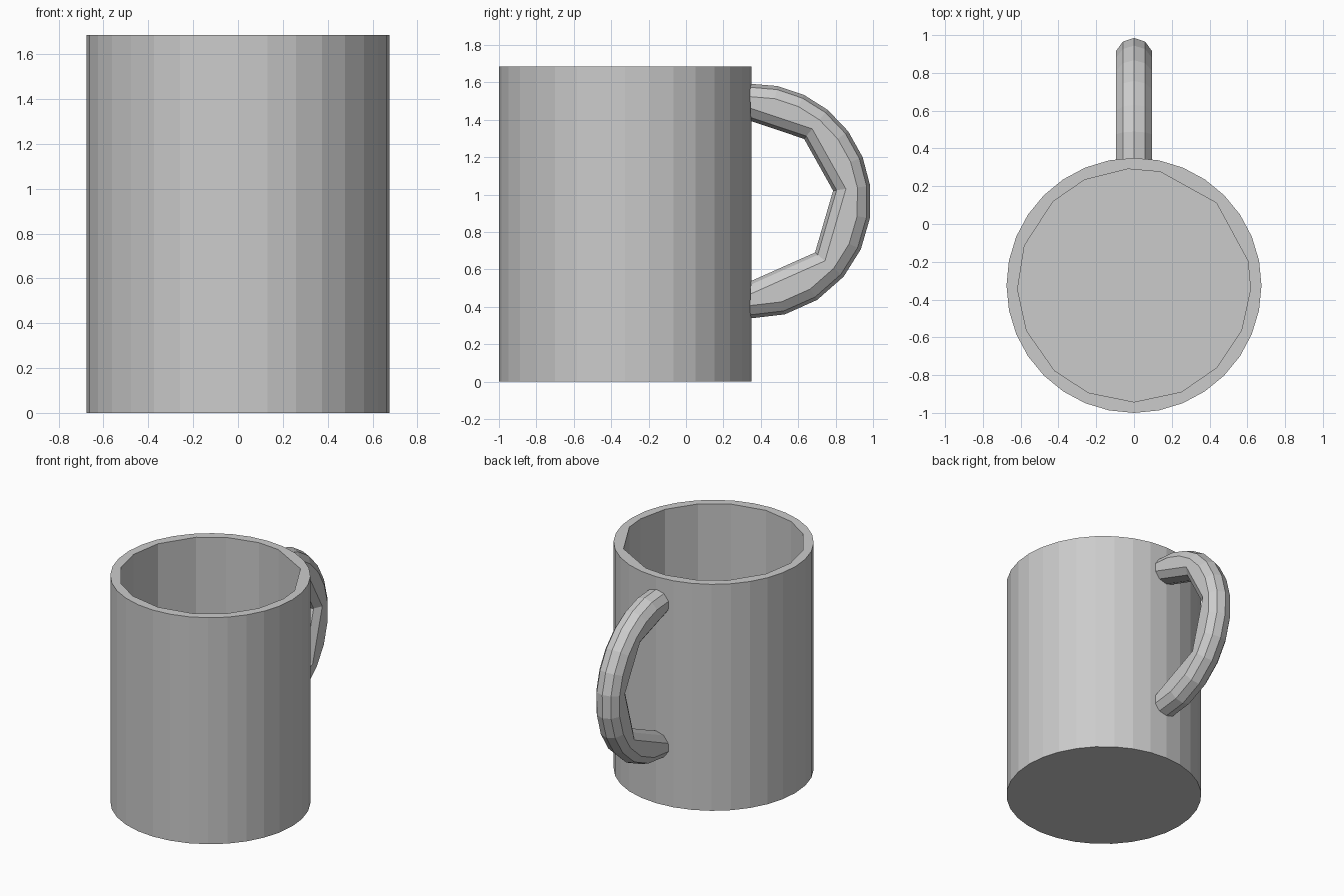
import bpy, bmesh
from math import cos, sin, radians, pi

cube = bpy.data.objects.get("Cube")
if cube:
    bpy.data.objects.remove(cube)

CUP_Y, HEIGHT, FLOOR = -0.325, 1.685, 0.07
OUTER, INNER = 0.675, 0.617

grey = bpy.data.materials.new("plain_grey")
grey.use_nodes = True
COLOUR = (0.6, 0.6, 0.6, 1)
grey.diffuse_color = COLOUR
grey.node_tree.nodes["Principled BSDF"].inputs["Base Color"].default_value = COLOUR


def finish(bm, name):
    bmesh.ops.recalc_face_normals(bm, faces=bm.faces[:])
    mesh = bpy.data.meshes.new(name)
    bm.to_mesh(mesh)
    bm.free()
    mesh.materials.append(grey)
    obj = bpy.data.objects.new(name, mesh)
    bpy.context.collection.objects.link(obj)
    return obj


def ring(bm, radius, angles, z):
    return [bm.verts.new((radius * cos(a), CUP_Y + radius * sin(a), z)) for a in angles]


def wall(bm, low, high):
    for i in range(len(low)):
        j = (i + 1) % len(low)
        bm.faces.new((low[i], low[j], high[j], high[i]))


def loop_edges(bm, verts):
    return [bm.edges.get((v, verts[i - 1])) for i, v in enumerate(verts)]


# Cup: round outside, coarser uneven facets inside
bm = bmesh.new()
round_angles = [2 * pi * i / 32 for i in range(32)]
facet_angles = [radians(a) for a in (-157, -133, -113, -90, -66, -45, -23, -2,
                                     12, 45, 77, 93, 115, 134, 160, 182)]
base = ring(bm, OUTER, round_angles, 0)
rim_out = ring(bm, OUTER, round_angles, HEIGHT)
floor = ring(bm, INNER, facet_angles, FLOOR)
rim_in = ring(bm, INNER, facet_angles, HEIGHT)
wall(bm, base, rim_out)
wall(bm, floor, rim_in)
bm.faces.new(base)
bm.faces.new(floor)
bmesh.ops.triangle_fill(bm, use_beauty=True, normal=(0, 0, 1),
                        edges=loop_edges(bm, rim_out) + loop_edges(bm, rim_in))
finish(bm, "cup")

# Handle: four convex chunks along a half ring, each with a straight inner side
HANDLE_Y, HANDLE_Z, BEND, TUBE = 0.362, 0.965, 0.528, 0.1
joints = (92, 51, 7.5, -40, -92)
bm = bmesh.new()
for start, end in zip(joints, joints[1:]):
    points = []
    for step in range(4):
        a = radians(start + (end - start) * step / 3)
        for k in range(10):
            t = 2 * pi * k / 10
            r = BEND + TUBE * cos(t)
            points.append(bm.verts.new((TUBE * sin(t), HANDLE_Y + r * cos(a), HANDLE_Z + r * sin(a))))
    hull = bmesh.ops.convex_hull(bm, input=points)
    unused = {v for v in hull["geom_interior"] + hull["geom_unused"]
              if isinstance(v, bmesh.types.BMVert)}
    bmesh.ops.delete(bm, geom=list(unused), context="VERTS")
finish(bm, "handle")
